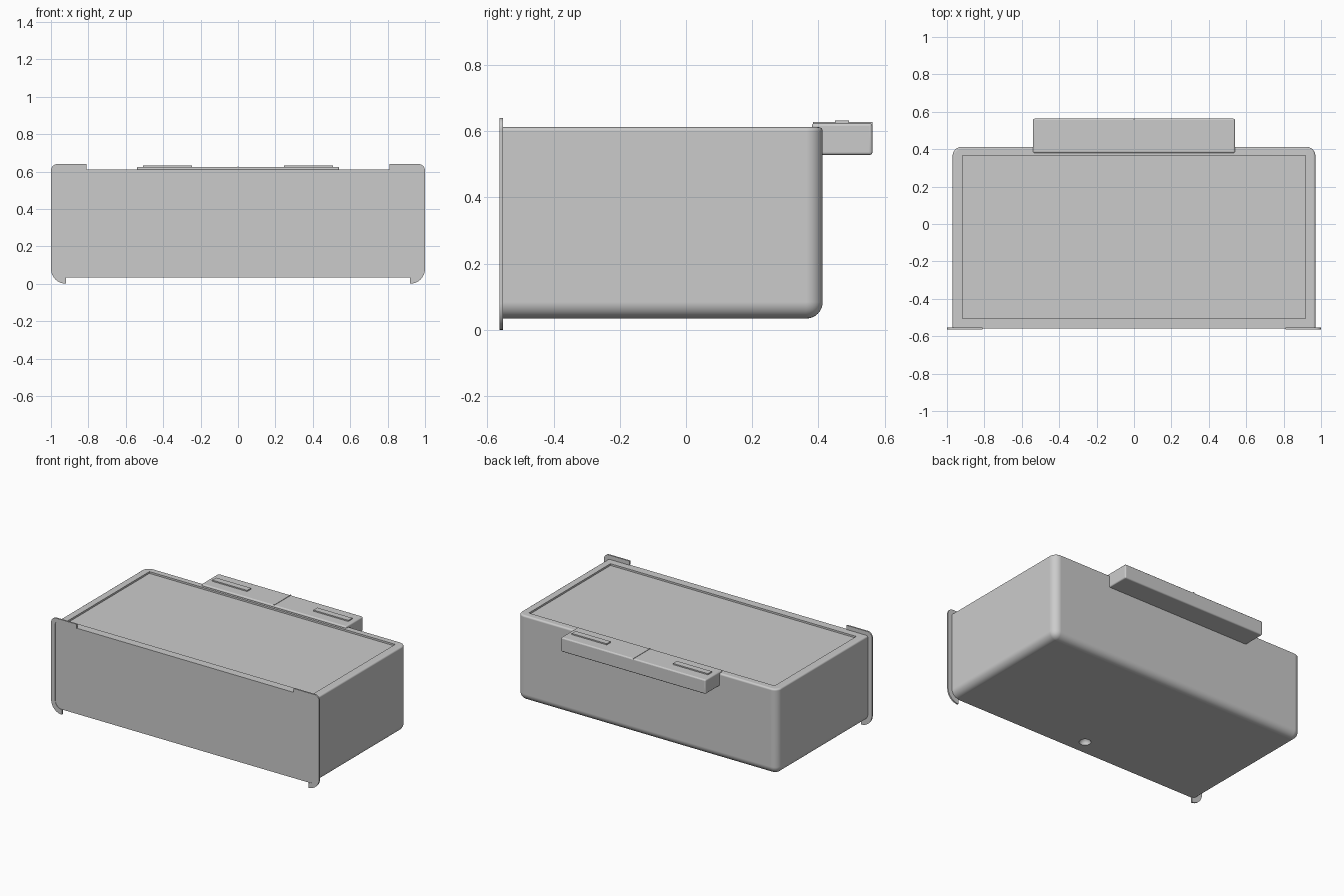
import bpy, bmesh, math
from mathutils import Vector

if "Cube" in bpy.data.objects:
    bpy.data.objects.remove(bpy.data.objects["Cube"], do_unlink=True)

grey = bpy.data.materials.new("plain grey")
grey.use_nodes = True
GREY = (0.6, 0.6, 0.6, 1)
grey.diffuse_color = GREY
grey.node_tree.nodes["Principled BSDF"].inputs["Base Color"].default_value = GREY


def add_object(name, bm):
    bmesh.ops.recalc_face_normals(bm, faces=bm.faces[:])
    mesh = bpy.data.meshes.new(name)
    bm.to_mesh(mesh)
    bm.free()
    obj = bpy.data.objects.new(name, mesh)
    bpy.context.collection.objects.link(obj)
    mesh.materials.append(grey)
    return obj


def box_mesh(lo, hi):
    bm = bmesh.new()
    bmesh.ops.create_cube(bm, size=1)
    for v in bm.verts:
        v.co = [(a + b) / 2 + c * (b - a) for a, b, c in zip(lo, hi, v.co)]
    return bm


def prism(name, points, direction):
    bm = bmesh.new()
    face = bm.faces.new([bm.verts.new(p) for p in points])
    moved = bmesh.ops.extrude_face_region(bm, geom=[face])["geom"]
    verts = [g for g in moved if isinstance(g, bmesh.types.BMVert)]
    bmesh.ops.translate(bm, verts=verts, vec=direction)
    # the starting face stays as the closing cap
    if not face.is_valid or len(bm.faces) < len(points) + 2:
        bmesh.ops.holes_fill(bm, edges=bm.edges[:])
    return add_object(name, bm)


def activate(obj):
    bpy.ops.object.select_all(action="DESELECT")
    obj.select_set(True)
    bpy.context.view_layer.objects.active = obj


def finish(obj):
    activate(obj)
    bpy.ops.object.shade_smooth_by_angle(angle=math.radians(30))
    obj.modifiers.new("even_shading", "WEIGHTED_NORMAL").keep_sharp = True


def cut(obj, cutter):
    cutter.hide_render = True
    mod = obj.modifiers.new("cut", "BOOLEAN")
    mod.operation = "DIFFERENCE"
    mod.solver = "EXACT"
    mod.object = cutter
    activate(obj)
    bpy.ops.object.modifier_apply(modifier=mod.name)
    bpy.data.objects.remove(cutter, do_unlink=True)


def arc(cx, cz, radius, start, end, steps=8):
    angles = [math.radians(start + (end - start) * i / steps) for i in range(steps + 1)]
    return [(cx + radius * math.cos(a), cz + radius * math.sin(a)) for a in angles]


# Main body: large rounding at the bottom and back, small at the top rim
W, FRONT, BACK, BASE, TOP = 0.97, -0.56, 0.413, 0.034, 0.612
BIG, SMALL = 0.05, 0.012
bm = box_mesh((-W, FRONT, BASE), (W, BACK, TOP))


def on_front(e):
    return all(abs(v.co.y - FRONT) < 1e-4 for v in e.verts)


def on_top(e):
    return all(abs(v.co.z - TOP) < 1e-4 for v in e.verts)


edges = [e for e in bm.edges if not on_front(e) and not on_top(e)]
bmesh.ops.bevel(bm, geom=edges, offset=BIG, segments=8, profile=0.5, affect="EDGES")
edges = [e for e in bm.edges if on_top(e) and not on_front(e)]
bmesh.ops.bevel(bm, geom=edges, offset=SMALL, segments=4, profile=0.5, affect="EDGES")
body = add_object("body", bm)

# Shallow recess in the top and round dimple in the underside
cut(body, add_object("recess_cutter", box_mesh((-0.917, -0.505, TOP - 0.012), (0.917, 0.365, TOP + 0.1))))
bm = bmesh.new()
bmesh.ops.create_uvsphere(bm, u_segments=32, v_segments=16, radius=0.036)
bmesh.ops.translate(bm, verts=bm.verts[:], vec=Vector((0, -0.46, BASE)))
cut(body, add_object("dimple_cutter", bm))
finish(body)

# Front side flanges wrapping round the body's corners
outline = [(0.81, 0.64)]
outline += arc(1 - 0.035, 0.64 - 0.035, 0.035, 90, 0)
outline += arc(W - BIG, 0.08, 0.08, 0, -90)
outline += arc(W - BIG, BASE + BIG, BIG, -90, 0)
outline += arc(W - SMALL, TOP - SMALL, SMALL, 0, 90, 4)
outline += [(0.81, TOP)]
for side, label in ((1, "left"), (-1, "right")):
    points = [(side * x, -0.563, z) for x, z in outline]
    finish(prism(label + "_flange", points, Vector((0, 0.01, 0))))

# Rear tab with a thin lip lying over the top rim
section = [(0.38, 0.605), (0.38, 0.624), (0.563, 0.624),
           (0.563, 0.528), (0.4, 0.528), (0.4, 0.605)]
tab = prism("rear_tab", [(-0.54, y, z) for y, z in section], Vector((1.08, 0, 0)))
bevel = tab.modifiers.new("soft_edges", "BEVEL")
bevel.width = 0.008
bevel.segments = 3
finish(tab)

# Raised grips and dividing rib on the tab
for side, label in ((1, "left"), (-1, "right")):
    x0, x1 = sorted((side * 0.247, side * 0.508))
    finish(add_object(label + "_grip", box_mesh((x0, 0.45, 0.61), (x1, 0.492, 0.632))))
finish(add_object("centre_rib", box_mesh((-0.003, 0.384, 0.61), (0.003, 0.563, 0.627))))
